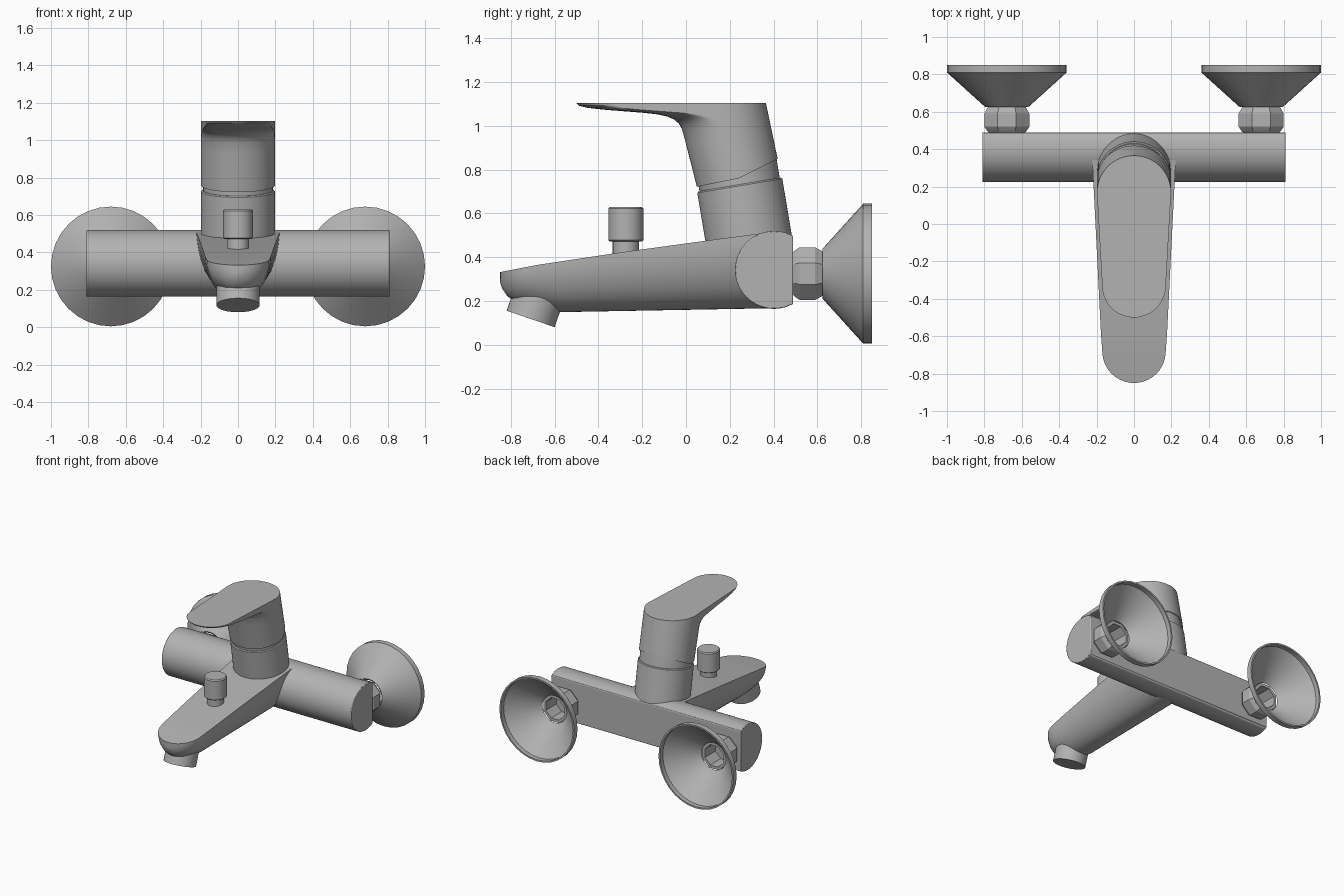
import bpy, bmesh, math
from mathutils import Vector, Matrix

if "Cube" in bpy.data.objects:
    bpy.data.objects.remove(bpy.data.objects["Cube"])

metal = bpy.data.materials.new("satin_grey")
metal.diffuse_color = (0.45, 0.45, 0.45, 1)
metal.use_nodes = True
metal.node_tree.nodes["Principled BSDF"].inputs["Base Color"].default_value = metal.diffuse_color


def finish(name, bm, angle=30, bevel=0):
    bmesh.ops.recalc_face_normals(bm, faces=bm.faces)
    mesh = bpy.data.meshes.new(name)
    bm.to_mesh(mesh)
    bm.free()
    mesh.materials.append(metal)
    ob = bpy.data.objects.new(name, mesh)
    bpy.context.collection.objects.link(ob)
    if bevel:
        mod = ob.modifiers.new("soft_edge", 'BEVEL')
        mod.width, mod.segments = bevel, 2
        mod.limit_method, mod.angle_limit = 'ANGLE', math.radians(40)
    bpy.ops.object.select_all(action='DESELECT')
    ob.select_set(True)
    bpy.context.view_layer.objects.active = ob
    bpy.ops.object.shade_smooth_by_angle(angle=math.radians(angle))
    return ob


def loft(rings, caps=True, loop=False):
    """Skin a list of equal-length closed rings."""
    bm = bmesh.new()
    vs = [[bm.verts.new(p) for p in r] for r in rings]
    n = len(vs[0])
    pairs = list(zip(vs, vs[1:])) + ([(vs[-1], vs[0])] if loop else [])
    for a, b in pairs:
        for i in range(n):
            j = (i + 1) % n
            bm.faces.new((a[i], a[j], b[j], b[i]))
    if caps and not loop:
        bm.faces.new(vs[0])
        bm.faces.new(vs[-1])
    return bm


def lathe(name, profile, origin, axis, segs=48, loop=False, phase=0, angle=30):
    """Turn (radius, distance) points around an axis through origin."""
    rot = Vector(axis).to_track_quat('Z', 'Y').to_matrix()
    rings = []
    for r, h in profile:
        rings.append([Vector(origin) + rot @ Vector((
            r * math.cos(phase + i * math.tau / segs),
            r * math.sin(phase + i * math.tau / segs), h)) for i in range(segs)])
    return finish(name, loft(rings, loop=loop), angle)


def lerp_table(t, table):
    for (a, va), (b, vb) in zip(table, table[1:]):
        if t <= b:
            return va + (vb - va) * max(0, (t - a) / (b - a))
    return table[-1][1]


def cut(bm, point, normal):
    """Remove the side the normal points to and close the hole."""
    geom = bm.verts[:] + bm.edges[:] + bm.faces[:]
    res = bmesh.ops.bisect_plane(bm, geom=geom, plane_co=point, plane_no=normal,
                                 clear_outer=True)
    edges = [e for e in res['geom_cut'] if isinstance(e, bmesh.types.BMEdge)]
    bmesh.ops.holes_fill(bm, edges=edges, sides=0)


# Horizontal body: round bar with a flat back
bm = bmesh.new()
bmesh.ops.create_cone(bm, cap_ends=True, segments=64, radius1=0.178, radius2=0.178,
                      depth=1.62, matrix=Matrix.Translation((0, 0.402, 0.342))
                      @ Matrix.Rotation(math.pi / 2, 4, 'Y'))
cut(bm, (0, 0.49, 0), (0, 1, 0))
finish("body_bar", bm, bevel=0.006)

# Spout: flat top, half-elliptic underside, rounded tip
top_z = [(-0.85, 0.332), (-0.68, 0.365), (-0.3, 0.422), (0.1, 0.477), (0.4, 0.517)]
low_z = [(-0.85, 0.29), (-0.845, 0.265), (-0.82, 0.225), (-0.78, 0.195),
         (-0.68, 0.165), (-0.58, 0.149), (0.4, 0.167)]
stations = [(-0.68 - 0.17 * math.cos(a), 0.17 * math.sin(a))
            for a in [math.radians(d) for d in (3, 10, 18, 27, 36, 45, 55, 65, 77, 90)]]
stations += [(y, 0.172 + (y + 0.68) * 0.05) for y in (-0.58, -0.3, 0.0, 0.2, 0.38)]
rings = []
for y, w in stations:
    zt, zb = lerp_table(y, top_z), lerp_table(y, low_z)
    rings.append([(w * math.cos(math.pi * i / 32), y,
                   zt - (zt - zb) * math.sin(math.pi * i / 32)) for i in range(33)])
finish("spout", loft(rings))

# Tilted outlet nozzle under the tip
lathe("nozzle", [(0.116, 0), (0.116, 0.11)], (0, -0.71, 0.118), (0, 0.323, 0.946))

# Diverter stem and knob
lathe("diverter_stem", [(0.06, 0.38), (0.06, 0.48)], (0, -0.275, 0), (0, 0, 1))
lathe("diverter_knob", [(0.074, 0.473), (0.08, 0.478), (0.08, 0.622), (0.073, 0.63)],
      (0, -0.275, 0), (0, 0, 1))

# Tilted cartridge housing, with a slimmer neck above it
tilt = (0, -0.165, 0.986)
joint = (0, 0.245, 0.7325)
lathe("cartridge_housing", [(0.197, -0.29), (0.197, -0.006), (0.191, 0)], joint, tilt, 64)
lathe("cartridge_neck", [(0.186, -0.05), (0.186, 0.16)], joint, tilt, 64)

# Handle: stacked rounded outlines that sweep forward into the lever
front_y = [(0.64, 0.07), (0.72, 0.05), (0.93, -0.003), (0.985, -0.018), (1.01, -0.032),
           (1.03, -0.055), (1.043, -0.085), (1.053, -0.13), (1.06, -0.19),
           (1.067, -0.28), (1.075, -0.38), (1.083, -0.45), (1.093, -0.49), (1.104, -0.5)]
rings = []
for z, yf in front_y:
    r = 0.198
    yc = 0.42 - (z - 0.845) * 0.21 - r
    wf = r - 0.028 * max(0, (-0.02 - yf) / 0.48)
    ring = [(r * math.cos(math.pi * i / 28), yc + r * math.sin(math.pi * i / 28), z)
            for i in range(29)]
    ring += [(-wf * math.cos(math.pi * i / 28), yf + wf - wf * math.sin(math.pi * i / 28), z)
             for i in range(29)]
    rings.append(ring)
bm = loft(rings)
cut(bm, (0, 0.05, 0.722), (0, 0.2, -1))       # front part of the lower rim
cut(bm, (0, 0.24, 0.76), (0, 0.5, -1))        # raised rear part of the lower rim
finish("lever_handle", bm)

# Wall connections: hollow union nuts and open conical cover plates
for side, sx in (("left", -0.68), ("right", 0.68)):
    base = (sx, 0, 0.325)
    lathe(side + "_union_nut",
          [(0.1, 0.485), (0.114, 0.497), (0.13, 0.52), (0.13, 0.59), (0.114, 0.618),
           (0.108, 0.627), (0.085, 0.627), (0.085, 0.5)],
          base, (0, 1, 0), 8, phase=math.pi / 8, angle=25)
    lathe(side + "_wall_cover",
          [(0.115, 0.625), (0.32, 0.81), (0.32, 0.85), (0.308, 0.85),
           (0.308, 0.815), (0.104, 0.632)],
          base, (0, 1, 0), 32, loop=True)
